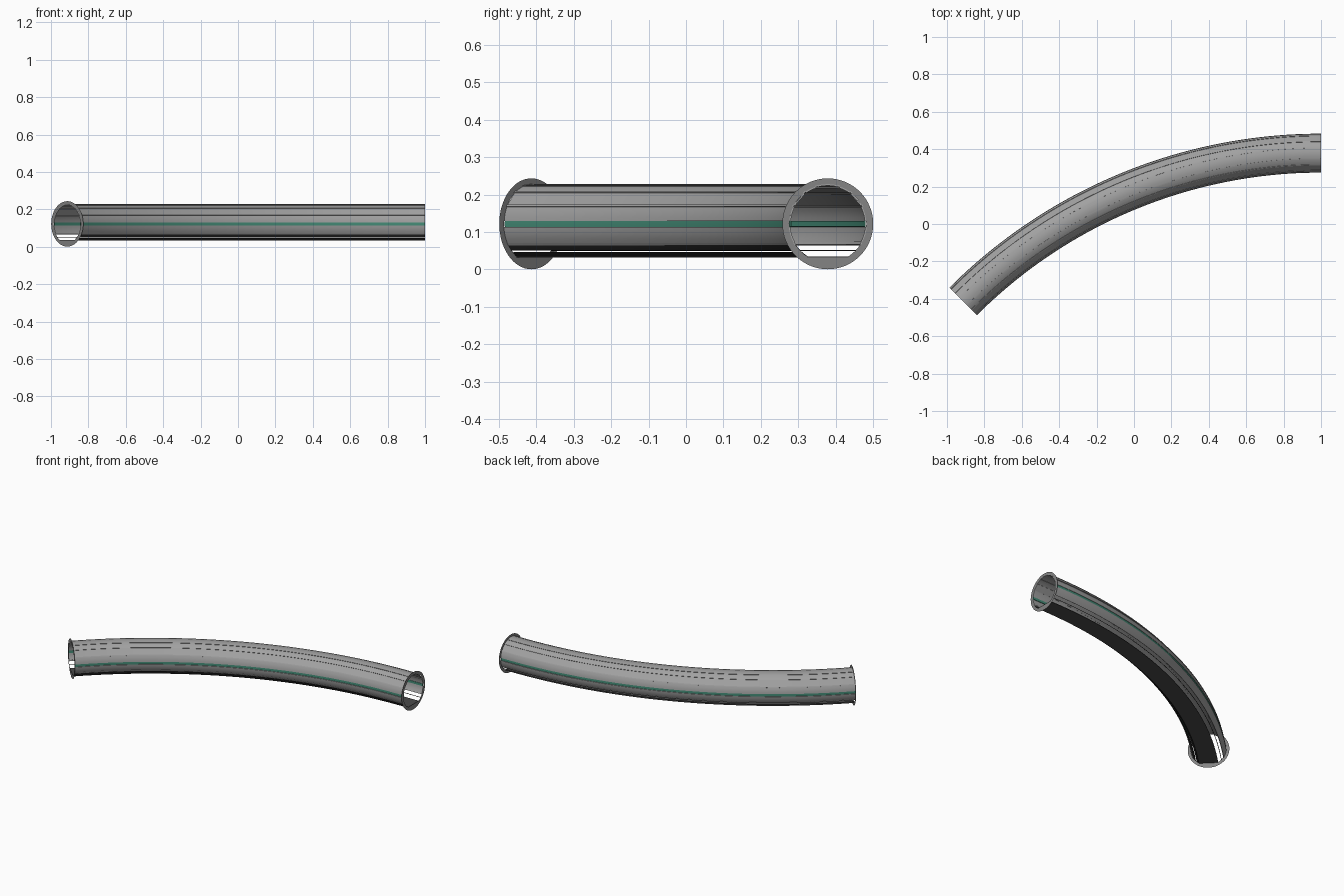
import bpy, bmesh, math

if "Cube" in bpy.data.objects:
    bpy.data.objects.remove(bpy.data.objects["Cube"])

# Arc of the tube in plan: 45 degrees, tangent to +x at the right end
R = 2.705
CX, CY, CZ = 1.0, 0.379 - R, 0.122
SWEEP = math.radians(45)
STEPS = 48


def material(name, rgb):
    m = bpy.data.materials.new(name)
    m.diffuse_color = (*rgb, 1)
    m.use_nodes = True
    m.node_tree.nodes["Principled BSDF"].inputs["Base Color"].default_value = m.diffuse_color
    return m


GREY = material("panel grey", (0.36, 0.36, 0.36))
RING = material("flange grey", (0.23, 0.23, 0.23))
GREEN = material("stripe green", (0.06, 0.27, 0.19))
DARK = material("dark charcoal", (0.03, 0.03, 0.03))
FLOOR = material("floor dark grey", (0.07, 0.07, 0.07))


def place(u, z, a):
    """Section point (u outward, z from tube axis) to world at arc angle a."""
    return (CX - (R + u) * math.sin(a), CY + (R + u) * math.cos(a), CZ + z)


def finish(name, bm, mat, angle=30):
    bmesh.ops.recalc_face_normals(bm, faces=bm.faces)
    me = bpy.data.meshes.new(name)
    bm.to_mesh(me)
    bm.free()
    me.materials.append(mat)
    ob = bpy.data.objects.new(name, me)
    bpy.context.collection.objects.link(ob)
    bpy.ops.object.select_all(action='DESELECT')
    ob.select_set(True)
    bpy.context.view_layer.objects.active = ob
    bpy.ops.object.shade_smooth_by_angle(angle=math.radians(angle))


def sweep(name, section, mat):
    """Sweep a closed section along the tube arc and cap both ends."""
    bm = bmesh.new()
    rows = [[bm.verts.new(place(u, z, SWEEP * i / STEPS)) for u, z in section]
            for i in range(STEPS + 1)]
    n = len(section)
    for a, b in zip(rows, rows[1:]):
        for j in range(n):
            k = (j + 1) % n
            bm.faces.new((a[j], a[k], b[k], b[j]))
    bm.faces.new(rows[0])
    bm.faces.new(rows[-1])
    finish(name, bm, mat)


def band(d0, d1, r, side, t=0.004, n=None):
    """Panel section between two elevation angles on one side."""
    n = n or max(1, round(abs(d1 - d0) / 6))
    angs = [math.radians(d0 + (d1 - d0) * i / n) for i in range(n + 1)]
    outer = [(side * r * math.cos(a), r * math.sin(a)) for a in angs]
    inner = [(side * (r - t) * math.cos(a), (r - t) * math.sin(a)) for a in reversed(angs)]
    return outer + inner


# Wall panels and raised trims, mirrored on both sides of the tube;
# the green stripe sits in a shallow groove
PANELS = [
    ("sill_trim", -33, -29, 0.1055, GREY),
    ("lower_panel", -29, -4.5, 0.1045, GREY),
    ("green_stripe", -4.5, 4.5, 0.101, GREEN),
    ("middle_panel", 4.5, 26, 0.103, GREY),
    ("middle_trim", 26, 29, 0.106, GREY),
    ("upper_panel", 29, 52, 0.104, GREY),
    ("upper_trim", 52, 55, 0.107, GREY),
    ("roof_panel", 55, 72, 0.1045, GREY),
    ("roof_trim", 72, 75, 0.107, GREY),
]
for side, tag in ((1, "outer"), (-1, "inner")):
    for name, d0, d1, r, mat in PANELS:
        flat = 1 if name == "upper_panel" else None
        sweep(f"{name}_{tag}", band(d0, d1, r, side, n=flat), mat)
sweep("roof_crown", band(75, 105, 0.106, 1), GREY)

# Floor slab across the bottom
sweep("floor", [(-0.056, -0.09), (0.056, -0.09), (0.056, -0.087), (-0.056, -0.087)], FLOOR)

# Dark skirts on the inner bend, open gap with a thin rail on the outer bend
sweep("skirt_low", band(-59, -48, 0.104, -1, 0.002), DARK)
sweep("skirt_high", band(-43.5, -33, 0.104, -1, 0.002), DARK)
sweep("outer_rail", band(-44.5, -43, 0.104, 1, 0.002), DARK)


def flange(name, a):
    """Flat sheet end ring, round outside, with a flat sill at floor level."""
    bm = bmesh.new()
    n = 64
    out, inn = [], []
    for i in range(n):
        t = 2 * math.pi * i / n
        c, s = math.cos(t), math.sin(t)
        r = 0.103
        if r * s < -0.09:
            r = -0.09 / s
        out.append(bm.verts.new(place(0.1215 * c, 0.1215 * s, a)))
        inn.append(bm.verts.new(place(r * c, r * s, a)))
    for j in range(n):
        k = (j + 1) % n
        bm.faces.new((out[j], out[k], inn[k], inn[j]))
    finish(name, bm, RING)


flange("right_flange", 0)
flange("left_flange", SWEEP)
